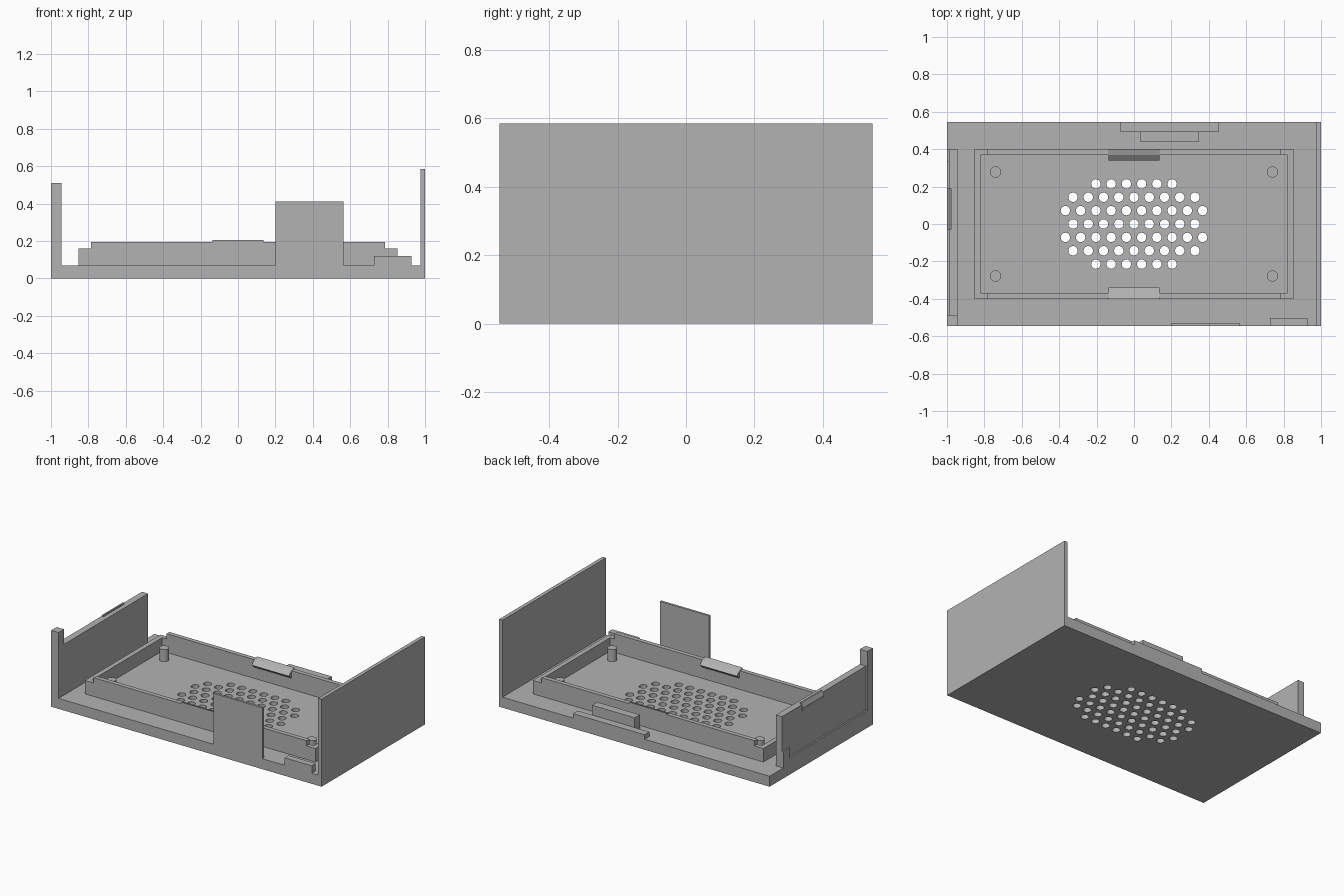
import bpy, bmesh, math
from mathutils import Matrix, Vector

if "Cube" in bpy.data.objects:
    bpy.data.objects.remove(bpy.data.objects["Cube"])

grey = bpy.data.materials.new("plain grey")
grey.diffuse_color = (0.45, 0.45, 0.45, 1)
grey.use_nodes = True
grey.node_tree.nodes["Principled BSDF"].inputs["Base Color"].default_value = grey.diffuse_color


def finish(name, bm):
    bmesh.ops.recalc_face_normals(bm, faces=bm.faces[:])
    me = bpy.data.meshes.new(name)
    bm.to_mesh(me)
    bm.free()
    me.materials.append(grey)
    ob = bpy.data.objects.new(name, me)
    bpy.context.collection.objects.link(ob)
    return ob


def box(name, x0, x1, y0, y1, z0, z1):
    bm = bmesh.new()
    bmesh.ops.create_cube(bm, size=1)
    for v in bm.verts:
        v.co = Vector(((x0, x1)[v.co.x > 0], (y0, y1)[v.co.y > 0], (z0, z1)[v.co.z > 0]))
    return finish(name, bm)


def prism(name, start, end):
    """Solid between a list of 3D points and the same list moved along a vector."""
    bm = bmesh.new()
    face = bm.faces.new([bm.verts.new(p) for p in start])
    ext = bmesh.ops.extrude_face_region(bm, geom=[face])
    moved = [g for g in ext["geom"] if isinstance(g, bmesh.types.BMVert)]
    bmesh.ops.translate(bm, verts=moved, vec=end)
    return finish(name, bm)


def cylinders(name, centres, r, z0, z1, sides):
    bm = bmesh.new()
    for x, y in centres:
        bmesh.ops.create_cone(bm, cap_ends=True, segments=sides, radius1=r, radius2=r,
                              depth=z1 - z0, matrix=Matrix.Translation((x, y, (z0 + z1) / 2)))
    return finish(name, bm)


D, T = 0.545, 0.07          # half depth, floor thickness

# Floor with a staggered grid of vent holes
floor = box("floor", -1, 1, -D, D, 0, T)
holes = [((i - (n - 1) / 2) * 0.0815, (3 - row) * 0.0715)
         for row, n in enumerate((6, 9, 10, 9, 10, 9, 6)) for i in range(n)]
cutter = cylinders("vent_cutter", holes, 0.025, -0.1, 0.2, 24)
cutter.hide_render = True
mod = floor.modifiers.new("vents", "BOOLEAN")
mod.object = cutter
mod.operation = "DIFFERENCE"
mod.solver = "EXACT"
bpy.context.view_layer.objects.active = floor
bpy.ops.object.modifier_apply(modifier=mod.name)
bpy.data.objects.remove(cutter)

# Side walls: thin right wall, left wall with recessed outer face and a tall post
box("right_wall", 0.975, 1, -D, D, T, 0.585)
box("left_post", -1, -0.945, -D, -0.487, T, 0.51)
box("left_wall", -0.99, -0.945, -0.487, 0.40, T, 0.41)
box("left_wall_skirt", -1, -0.99, -0.487, 0.40, T, 0.115)
box("left_wall_corner", -1, -0.99, 0.335, 0.40, 0.115, 0.18)
prism("left_wall_clip", [(-0.975, -0.03, 0.41), (-0.975, -0.03, 0.42), (-0.985, -0.03, 0.42),
                         (-1, -0.03, 0.39), (-0.99, -0.03, 0.36), (-0.985, -0.03, 0.41)],
      (0, 0.22, 0))

# Raised rim: long walls with a taller middle, low end walls, and snap clips
for s, side in ((-1, "front"), (1, "back")):
    y0, y1 = sorted((s * 0.40, s * 0.37))
    prism(side + "_rim", [(-0.852, y0, T), (0.852, y0, T), (0.852, y0, 0.16), (0.787, y0, 0.16),
                          (0.787, y0, 0.195), (-0.787, y0, 0.195), (-0.787, y0, 0.16),
                          (-0.852, y0, 0.16)], (0, y1 - y0, 0))
    prism(side + "_clip", [(-0.137, s * 0.40, 0.195), (-0.137, s * 0.40, 0.205),
                           (-0.137, s * 0.37, 0.195), (-0.137, s * 0.34, 0.17),
                           (-0.137, s * 0.37, 0.145), (-0.137, s * 0.37, 0.194)], (0.274, 0, 0))
for s, side in ((-1, "left"), (1, "right")):
    x0, x1 = sorted((s * 0.852, s * 0.82))
    box(side + "_rim", x0, x1, -0.37, 0.37, T, 0.16)

# Locating pegs in the four corners
pegs = cylinders("pegs", [(x, y) for x in (-0.74, 0.74) for y in (-0.278, 0.278)],
                 0.03, T, 0.15, 24)
for ob in (floor, pegs):
    bpy.ops.object.select_all(action="DESELECT")
    ob.select_set(True)
    bpy.context.view_layer.objects.active = ob
    bpy.ops.object.shade_smooth_by_angle(angle=math.radians(30))

# Front and back tabs
box("front_panel", 0.20, 0.563, -D, -0.53, T, 0.41)
box("front_tab", 0.727, 0.927, -D, -0.503, T, 0.12)
box("back_ledge", -0.075, 0.455, 0.495, D, T, 0.10)
box("back_block", 0.033, 0.347, 0.44, 0.495, T, 0.165)
